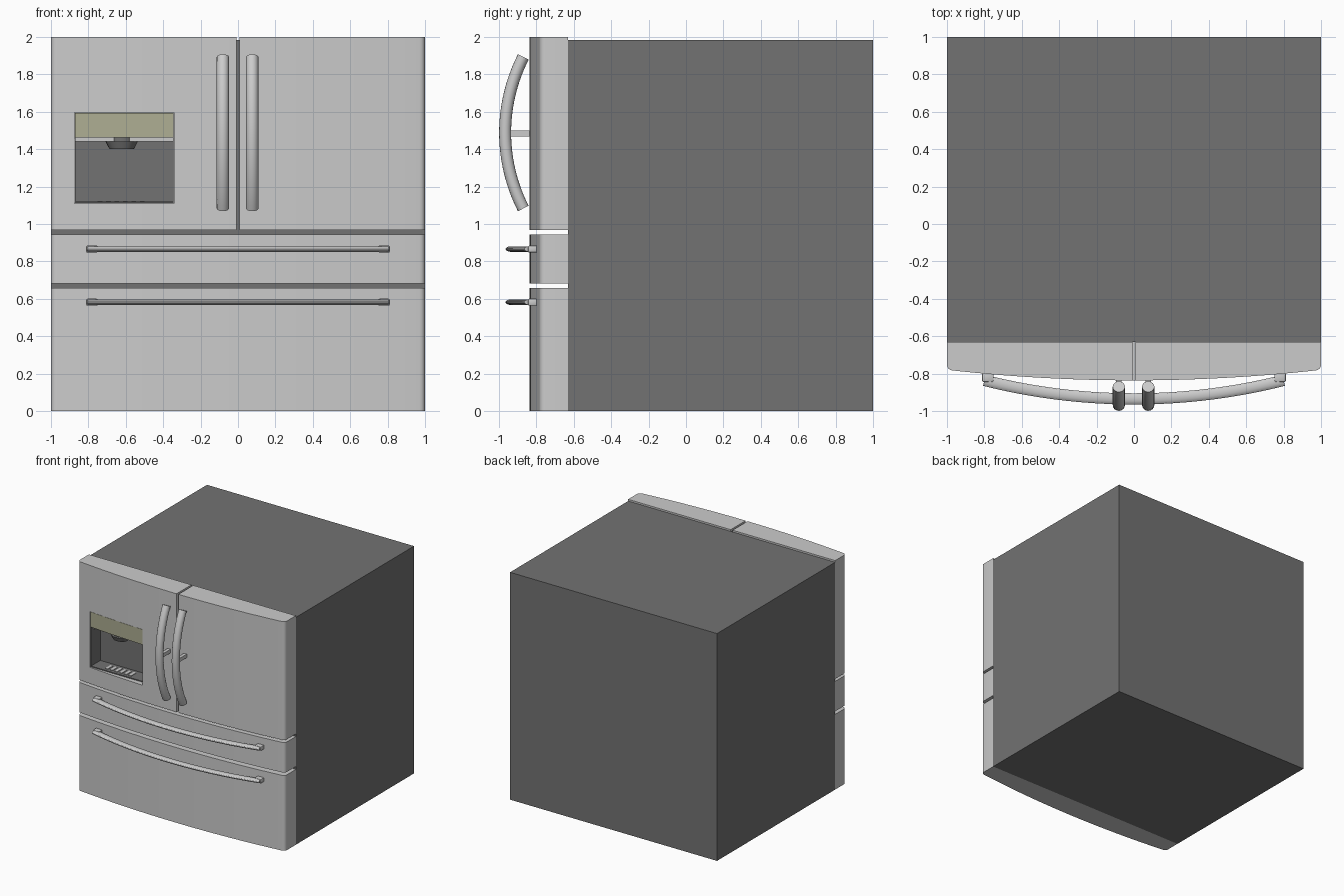
import bpy, bmesh, math
from mathutils import Vector

if "Cube" in bpy.data.objects:
    bpy.data.objects.remove(bpy.data.objects["Cube"])


def material(name, rgb):
    m = bpy.data.materials.new(name)
    m.diffuse_color = (*rgb, 1)
    m.use_nodes = True
    m.node_tree.nodes["Principled BSDF"].inputs["Base Color"].default_value = m.diffuse_color
    return m


DARK = material("dark_grey", (0.17, 0.17, 0.17))
DISPLAY = material("display_tint", (0.42, 0.42, 0.29))
BACK = -0.63


def finish(name, bm, mat=None, smooth=True):
    bmesh.ops.recalc_face_normals(bm, faces=bm.faces)
    me = bpy.data.meshes.new(name)
    bm.to_mesh(me)
    bm.free()
    ob = bpy.data.objects.new(name, me)
    bpy.context.collection.objects.link(ob)
    if mat:
        me.materials.append(mat)
    bpy.ops.object.select_all(action='DESELECT')
    ob.select_set(True)
    bpy.context.view_layer.objects.active = ob
    if smooth:
        bpy.ops.object.shade_smooth_by_angle(angle=math.radians(30))
    return ob


def box(name, lo, hi, mat=None, bevel=0):
    lo, hi = Vector(lo), Vector(hi)
    bm = bmesh.new()
    bmesh.ops.create_cube(bm, size=1)
    for v in bm.verts:
        v.co = (lo + hi) / 2 + v.co * (hi - lo)
    if bevel:
        bmesh.ops.bevel(bm, geom=bm.edges[:], offset=bevel, segments=2,
                        profile=0.5, affect='EDGES')
    return finish(name, bm, mat, bool(bevel))


def front_y(x):
    return -0.836 + 0.053 * (x / 0.97) ** 2


def bowed_panel(name, x0, x1, z0, z1, back=BACK, mat=None, inset=0.0, n=24):
    """Slab with a bowed front; outer corners at x = +-1 are rounded."""
    r = 0.03
    a = x0 + r if x0 <= -0.99 else x0
    b = x1 - r if x1 >= 0.99 else x1
    pts = [(x0, back)]
    if a != x0:
        for i in range(4):
            t = math.radians(22.5 * i)
            pts.append((a - r * math.cos(t), front_y(a) + r - r * math.sin(t)))
    for i in range(n + 1):
        x = a + (b - a) * i / n
        pts.append((x, front_y(x) + inset))
    if b != x1:
        for i in range(3, -1, -1):
            t = math.radians(22.5 * i)
            pts.append((b + r * math.cos(t), front_y(b) + r - r * math.sin(t)))
    pts.append((x1, back))
    bm = bmesh.new()
    f = bm.faces.new([bm.verts.new((x, y, z0)) for x, y in pts])
    ext = bmesh.ops.extrude_face_region(bm, geom=[f])
    bmesh.ops.translate(bm, vec=(0, 0, z1 - z0),
                        verts=[e for e in ext["geom"] if isinstance(e, bmesh.types.BMVert)])
    return finish(name, bm, mat)


def bowed_bar(name, half, y_mid, y_end, depth_r, side_r, place, n=28, sides=16):
    """Elliptical bar swept on an arc; place(u, y, w) maps to world space."""
    sag = y_end - y_mid
    rad = (half * half + sag * sag) / (2 * sag)
    top = math.asin(half / rad)
    bm = bmesh.new()
    rings = []
    for i in range(n + 1):
        a = -top + 2 * top * i / n
        ring = []
        for k in range(sides):
            t = 2 * math.pi * k / sides
            rr = rad + depth_r * math.cos(t)
            ring.append(bm.verts.new(place(rr * math.sin(a),
                                           y_mid + rad - rr * math.cos(a),
                                           side_r * math.sin(t))))
        rings.append(ring)
    for p, q in zip(rings, rings[1:]):
        for k in range(sides):
            j = (k + 1) % sides
            bm.faces.new((p[k], p[j], q[j], q[k]))
    bm.faces.new(rings[0])
    bm.faces.new(rings[-1])
    return finish(name, bm)


# Cabinet body
box("cabinet", (-1, BACK, 0), (1, 1, 1.985), DARK)

# Doors and drawers
left_door = bowed_panel("left_door", -1, -0.009, 0.967, 2)
bowed_panel("right_door", 0.009, 1, 0.967, 2)
bowed_panel("upper_drawer", -1, 1, 0.683, 0.945, n=48)
bowed_panel("lower_drawer", -1, 1, 0, 0.657, n=48)

# Dispenser opening cut into the left door
DX0, DX1, DB = -0.875, -0.343, -0.65
cutter = box("dispenser_cutter", (DX0, -1, 1.11), (DX1, DB, 1.597))
cutter.hide_render = True
mod = left_door.modifiers.new("opening", 'BOOLEAN')
mod.operation = 'DIFFERENCE'
mod.solver = 'EXACT'
mod.object = cutter
bpy.context.view_layer.objects.active = left_door
with bpy.context.temp_override(object=left_door, active_object=left_door):
    # keep the opening ahead of any smoothing modifier
    bpy.ops.object.modifier_move_to_index(modifier=mod.name, index=0)
    bpy.ops.object.modifier_apply(modifier=mod.name)
bpy.data.objects.remove(cutter)

# Dispenser fittings: dark liner, display, ledge, nozzle, drip tray
e = 0.003
box("dispenser_back", (DX0 + e, DB - 0.006, 1.112), (DX1 - e, DB - 0.001, 1.46), DARK)
for name, x in (("dispenser_left_wall", DX0 + 0.001), ("dispenser_right_wall", DX1 - 0.005)):
    box(name, (x, -0.785, 1.112), (x + 0.004, DB - 0.001, 1.46), DARK)
bowed_panel("dispenser_display", DX0 + e, DX1 - e, 1.462, 1.594, DB - 0.001, DISPLAY, 0.003, 8)
box("dispenser_ledge", (DX0 + e, -0.765, 1.44), (DX1 - e, DB - 0.001, 1.462))
box("drip_tray", (DX0 + e, -0.785, 1.111), (DX1 - e, DB - 0.001, 1.119), DARK)
for i in range(6):
    x = -0.75 + i * 0.045
    box("drip_slat", (x, -0.76, 1.118), (x + 0.025, -0.69, 1.124))
for name, r0, r1, z0, z1 in (("nozzle", 0.066, 0.086, 1.402, 1.44),
                             ("nozzle_collar", 0.06, 0.06, 1.44, 1.462)):
    bm = bmesh.new()
    bmesh.ops.create_cone(bm, cap_ends=True, segments=24, radius1=r0, radius2=r1, depth=z1 - z0)
    for v in bm.verts:
        v.co = (v.co.x - 0.622, v.co.y * 0.8 - 0.73, v.co.z + (z0 + z1) / 2)
    finish(name, bm, DARK)

# Door handles with centre posts
for side, cx in (("left", -0.081), ("right", 0.076)):
    bowed_bar(side + "_door_handle", 0.405, -0.967, -0.87, 0.032, 0.033,
              lambda u, y, w, cx=cx: (cx + w, y, 1.488 + u))
    box(side + "_handle_post", (cx - 0.014, -0.95, 1.468), (cx + 0.014, -0.825, 1.5))

# Drawer handles with end mounts
for level, cz in (("upper", 0.866), ("lower", 0.582)):
    bowed_bar(level + "_drawer_handle", 0.8, -0.935, -0.836, 0.03, 0.015,
              lambda u, y, w, cz=cz: (u, y, cz + w), n=36)
    for side, s in (("left", -1), ("right", 1)):
        xs = sorted((s * 0.75, s * 0.812))
        box(f"{level}_handle_{side}_mount", (xs[0], -0.845, cz - 0.019),
            (xs[1], -0.795, cz + 0.019), bevel=0.008)
